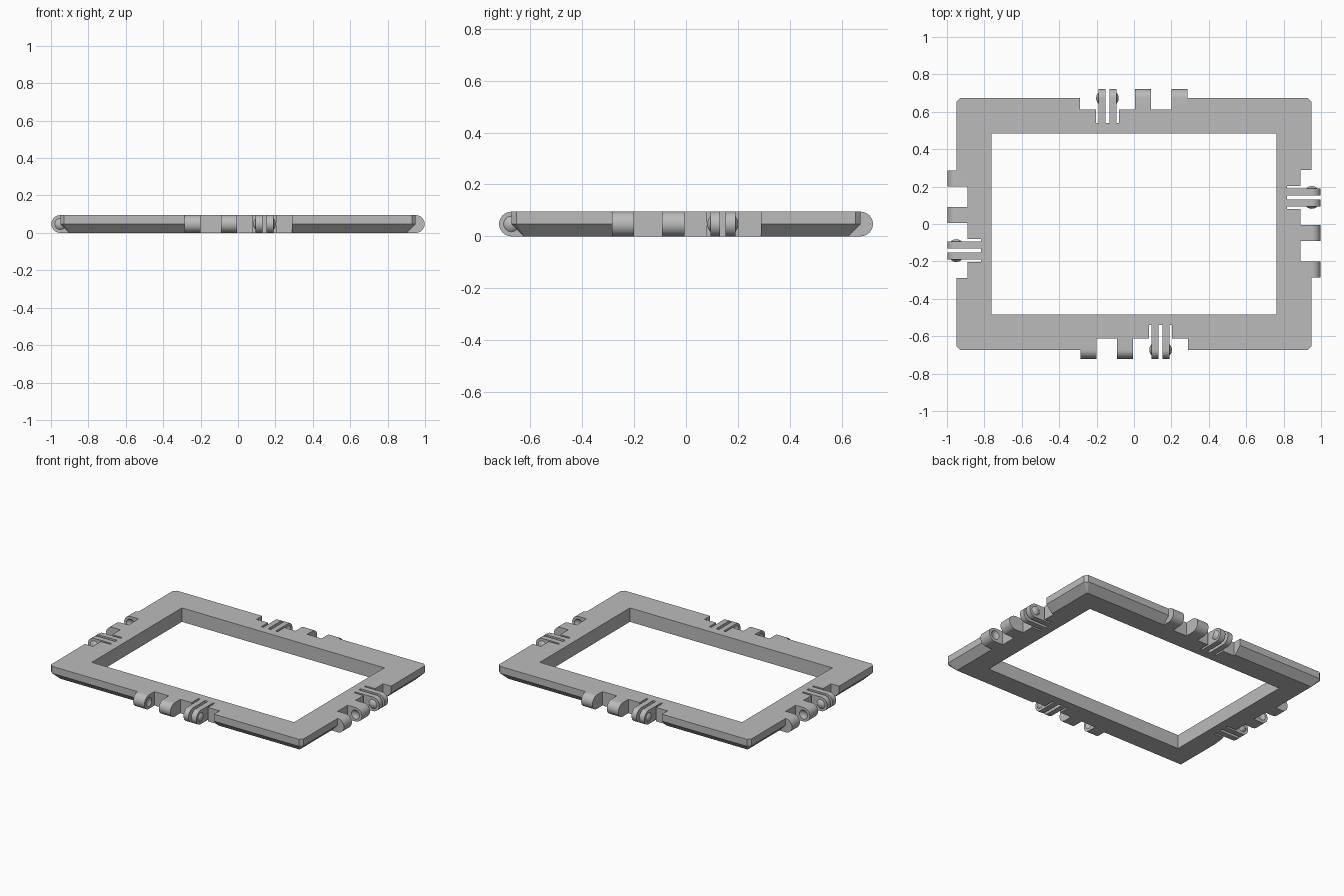
import bpy, bmesh
from math import pi, sin, cos, radians
from mathutils import Matrix, Vector

cube = bpy.data.objects.get("Cube")
if cube:
    bpy.data.objects.remove(cube, do_unlink=True)

HEIGHT = 0.095
R = HEIGHT / 2            # hinge barrel radius
HALF_X, HALF_Y = 0.95, 0.673
RAIL = 0.188              # rail width
BUMP_R, BUMP_H = 0.03, 0.0125
BALL_R = (BUMP_R ** 2 + BUMP_H ** 2) / (2 * BUMP_H)

grey = bpy.data.materials.new("plain grey")
grey.use_nodes = True
grey.diffuse_color = (0.5, 0.5, 0.5, 1)
grey.node_tree.nodes["Principled BSDF"].inputs["Base Color"].default_value = (0.5, 0.5, 0.5, 1)


def make(name, bm):
    bmesh.ops.recalc_face_normals(bm, faces=bm.faces)
    mesh = bpy.data.meshes.new(name)
    bm.to_mesh(mesh)
    bm.free()
    mesh.materials.append(grey)
    ob = bpy.data.objects.new(name, mesh)
    bpy.context.collection.objects.link(ob)
    return ob


def select(ob):
    bpy.ops.object.select_all(action='DESELECT')
    ob.select_set(True)
    bpy.context.view_layer.objects.active = ob


def cut(ob, cutter):
    mod = ob.modifiers.new("cut", 'BOOLEAN')
    mod.operation, mod.solver, mod.object = 'DIFFERENCE', 'EXACT', cutter
    select(ob)
    bpy.ops.object.modifier_apply(modifier=mod.name)
    bpy.data.objects.remove(cutter, do_unlink=True)


def smooth(ob):
    select(ob)
    bpy.ops.object.shade_smooth_by_angle(angle=radians(30))


def box(x0, x1, y0, y1, turn):
    bm = bmesh.new()
    bmesh.ops.create_cube(bm, size=1, matrix=turn @ Matrix.Translation(
        ((x0 + x1) / 2, (y0 + y1) / 2, R)) @ Matrix.Diagonal((x1 - x0, y1 - y0, 0.3, 1)))
    return make("cutter", bm)


def ball(x, turn):
    bm = bmesh.new()
    bmesh.ops.create_uvsphere(bm, u_segments=48, v_segments=32, radius=BALL_R,
                              matrix=Matrix.Translation((x, 0, R)))
    return bm


def tab(name, x0, x1, back, turn):
    """Rounded hinge leaf reaching from the barrel axis back into the rail."""
    arc = [(-R * cos(t), R + R * sin(t)) for t in [pi * i / 24 - pi / 2 for i in range(25)]]
    bm = bmesh.new()
    face = bm.faces.new([bm.verts.new(turn @ Vector((x0, y, z)))
                         for y, z in [(back, 0)] + arc + [(back, HEIGHT)]])
    ext = bmesh.ops.extrude_face_region(bm, geom=[face])["geom"]
    step = turn.to_3x3() @ Vector((x1 - x0, 0, 0))
    bmesh.ops.translate(bm, vec=step, verts=[g for g in ext if isinstance(g, bmesh.types.BMVert)])
    return make(name, bm)


def bump(name, x, side, turn):
    """Shallow dome on the outer face of a prong."""
    bm = ball(x - side * (BALL_R - BUMP_H), turn)
    cutaway = bmesh.ops.bisect_plane(bm, geom=bm.verts[:] + bm.edges[:] + bm.faces[:],
                                     plane_co=(x, 0, 0), plane_no=(side, 0, 0), clear_inner=True)
    bm.transform(turn)
    smooth(make(name, bm))


# Frame: outline rings swept from the opening over the top to the bevelled underside
def ring(bm, hx, hy, z, c):
    pts = [(hx - c, -hy), (hx, c - hy), (hx, hy - c), (hx - c, hy),
           (c - hx, hy), (-hx, hy - c), (-hx, c - hy), (c - hx, -hy)]
    return [bm.verts.new((x, y, z)) for x, y in pts]


bm = bmesh.new()
ix, iy = HALF_X - RAIL, HALF_Y - RAIL
rings = [ring(bm, ix, iy, 0, 0), ring(bm, ix, iy, HEIGHT, 0),
         ring(bm, HALF_X, HALF_Y, HEIGHT, 0.02), ring(bm, HALF_X, HALF_Y, R, 0.02),
         ring(bm, HALF_X - R, HALF_Y - R, 0, 0.003)]
for a, b in zip(rings, rings[1:] + rings[:1]):
    for i in range(8):
        j = (i + 1) % 8
        bm.faces.new((a[i], a[j], b[j], b[i]))
bmesh.ops.remove_doubles(bm, verts=bm.verts, dist=0.0001)
frame = make("frame", bm)

# Hinge set on every side: two socketed knuckles and a pair of springy prongs
KNUCKLES = [(-0.285, -0.2, 1), (-0.092, -0.005, -1)]
PRONGS = [(0.094, 0.131, -1), (0.152, 0.19, 1)]
for n, side_name in enumerate(["front", "left", "back", "right"]):
    reach = HALF_X if n % 2 else HALF_Y
    # local origin sits on the barrel axis, with -y pointing outward
    turn = Matrix.Rotation(n * pi / 2, 4, 'Z') @ Matrix.Translation((0, -reach, 0))
    cut(frame, box(-0.285, 0.29, -0.2, 0.06, turn))
    cut(frame, box(0.08, 0.203, -0.2, 0.132, turn))
    for i, (x0, x1, s) in enumerate(KNUCKLES):
        knuckle = tab(f"{side_name}_knuckle_{i + 1}", x0, x1, 0.06, turn)
        b = ball((x1 if s > 0 else x0) + s * (BALL_R - BUMP_H), turn)
        b.transform(turn)
        cut(knuckle, make("cutter", b))
        smooth(knuckle)
    for i, (x0, x1, s) in enumerate(PRONGS):
        smooth(tab(f"{side_name}_prong_{i + 1}", x0, x1, 0.132, turn))
        bump(f"{side_name}_bump_{i + 1}", x1 if s > 0 else x0, s, turn)
